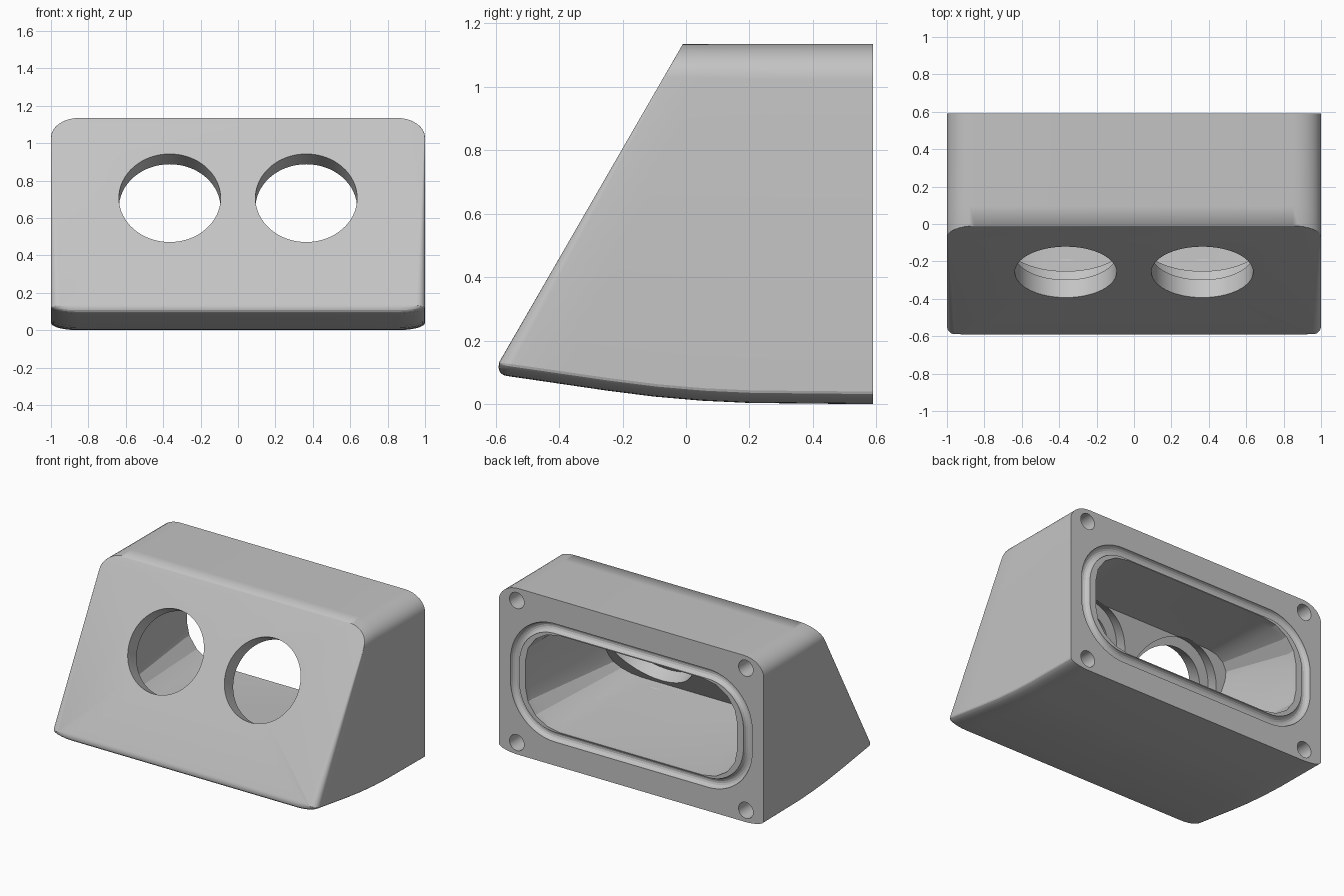
import bpy, bmesh, math
from mathutils import Vector

old = bpy.data.objects.get("Cube")
if old:
    bpy.data.objects.remove(old, do_unlink=True)

grey = bpy.data.materials.new("light_grey")
grey.use_nodes = True
grey.diffuse_color = (0.55, 0.55, 0.55, 1)
grey.node_tree.nodes["Principled BSDF"].inputs["Base Color"].default_value = (0.55, 0.55, 0.55, 1)

BACK, TOP, MID = 0.59, 1.135, 0.565
TILT = math.radians(30)


def slant(z):
    """y of the sloping front face at height z"""
    return -0.01 - (TOP - z) * math.tan(TILT)


def outline(hx, low, high, rx, r_low, r_high, n):
    """Rounded rectangle as (u, v, normal u, normal v)"""
    pts = []
    for sx, top, start in ((1, True, 0), (-1, True, 90), (-1, False, 180), (1, False, 270)):
        r = r_high if top else r_low
        cv = high - r if top else low + r
        for i in range(n + 1):
            a = math.radians(start + 90 * i / n)
            c, s = math.cos(a), math.sin(a)
            pts.append((sx * (hx - rx) + rx * c, cv + r * s, c, s))
    return pts


def loft(name, rings, loop=False):
    """Skin a list of point rings; cap the ends unless looped"""
    bm = bmesh.new()
    vs = [[bm.verts.new(p) for p in ring] for ring in rings]
    n = len(vs[0])
    pairs = list(zip(vs, vs[1:])) + ([(vs[-1], vs[0])] if loop else [])
    for a, b in pairs:
        for i in range(n):
            j = (i + 1) % n
            bm.faces.new((a[i], a[j], b[j], b[i]))
    if not loop:
        bm.faces.new(vs[0])
        bm.faces.new(vs[-1])
    bmesh.ops.remove_doubles(bm, verts=bm.verts, dist=1e-5)
    bmesh.ops.recalc_face_normals(bm, faces=bm.faces)
    me = bpy.data.meshes.new(name)
    bm.to_mesh(me)
    bm.free()
    me.materials.append(grey)
    ob = bpy.data.objects.new(name, me)
    bpy.context.collection.objects.link(ob)
    return ob


def cylinder(name, radius, start, axis, depth, n=64):
    """Cylinder from a start point along an axis"""
    axis = Vector(axis).normalized()
    rot = axis.to_track_quat('Z', 'Y')
    rings = []
    for d in (0, depth):
        rings.append([Vector(start) + rot @ Vector((radius * math.cos(i * math.tau / n),
                                                    radius * math.sin(i * math.tau / n), d))
                      for i in range(n)])
    return loft(name, rings)


# Housing: sections running from the sloping face to the upright back
section = outline(1.0, 0, 1, 0.15, 0.035, 0.1, 8)
low_front = Vector((0, slant(0.095), 0.095))
top_front = Vector((0, slant(TOP), TOP))
rings = []
for k in range(6, -1, -1):
    a = math.radians(90 * k / 6)
    ring = []
    for u, v, nu, nv in section:
        r = 0.045 * (1 - v)
        inset, depth = r * (1 - math.cos(a)), r * (1 - math.sin(a))
        p = low_front.lerp(top_front, v - nv * inset)
        ring.append((u - nu * inset, p.y + depth, p.z - 0.13 * depth * (1 - v)))
    rings.append(ring)
bottom = ((-0.4, 0.065), (-0.25, 0.043), (-0.1, 0.024), (0.05, 0.011), (0.2, 0.004), (BACK, 0))
for y, z in bottom:
    t = (y - low_front.y) / (BACK - low_front.y)
    low, high = Vector((0, y, z)), top_front.lerp(Vector((0, BACK, TOP)), t)
    rings.append([(u, *low.lerp(high, v).yz) for u, v, _, _ in section])
housing = loft("housing", rings)

# Cavity, narrowing from the back opening to the inner sloping wall
cutters = []
mouth = outline(0.80, 0.235, 0.895, 0.26, 0.24, 0.24, 4)
inner = outline(0.72, 0.29, 0.89, 0.2, 0.12, 0.12, 4)
cutters.append(loft("cavity_cutter", [
    [(u, BACK + 0.05, v) for u, v, _, _ in mouth],
    [(u, BACK - 0.05, v) for u, v, _, _ in mouth],
    [(u, slant(v) + 0.23, v) for u, v, _, _ in inner]]))

# Round seal groove around the opening
path = outline(0.88, MID - 0.37, MID + 0.37, 0.3, 0.3, 0.3, 14)
cutters.append(loft("groove_cutter", [
    [(u + nu * 0.034 * math.cos(b), BACK + 0.034 * math.sin(b), v + nv * 0.034 * math.cos(b))
     for b in (math.tau * (i + 0.5) / 16 for i in range(16))]
    for u, v, nu, nv in path], loop=True))

# Two round front openings, each with a wider counterbore inside
inward = Vector((0, math.cos(TILT), -math.sin(TILT)))
for side in (-1, 1):
    centre = Vector((side * 0.365, slant(0.707), 0.707))
    cutters.append(cylinder("opening_cutter", 0.272, centre - inward * 0.1, inward, 0.4))
    cutters.append(cylinder("counterbore_cutter", 0.335, centre + inward * 0.11, inward, 0.16))
    # Blind screw holes in the back corners
    for z in (MID - 0.485, MID + 0.485):
        cutters.append(cylinder("screw_cutter", 0.055, (side * 0.865, BACK + 0.05, z),
                                (0, -1, 0), 0.35, 24))

bpy.ops.object.select_all(action='DESELECT')
bpy.context.view_layer.objects.active = housing
housing.select_set(True)
for cutter in cutters:
    cutter.hide_render = True
    mod = housing.modifiers.new("cut", 'BOOLEAN')
    mod.operation, mod.solver, mod.object = 'DIFFERENCE', 'EXACT', cutter
    bpy.ops.object.modifier_apply(modifier=mod.name)
    bpy.data.objects.remove(cutter, do_unlink=True)

bpy.ops.object.shade_smooth_by_angle(angle=math.radians(20))
